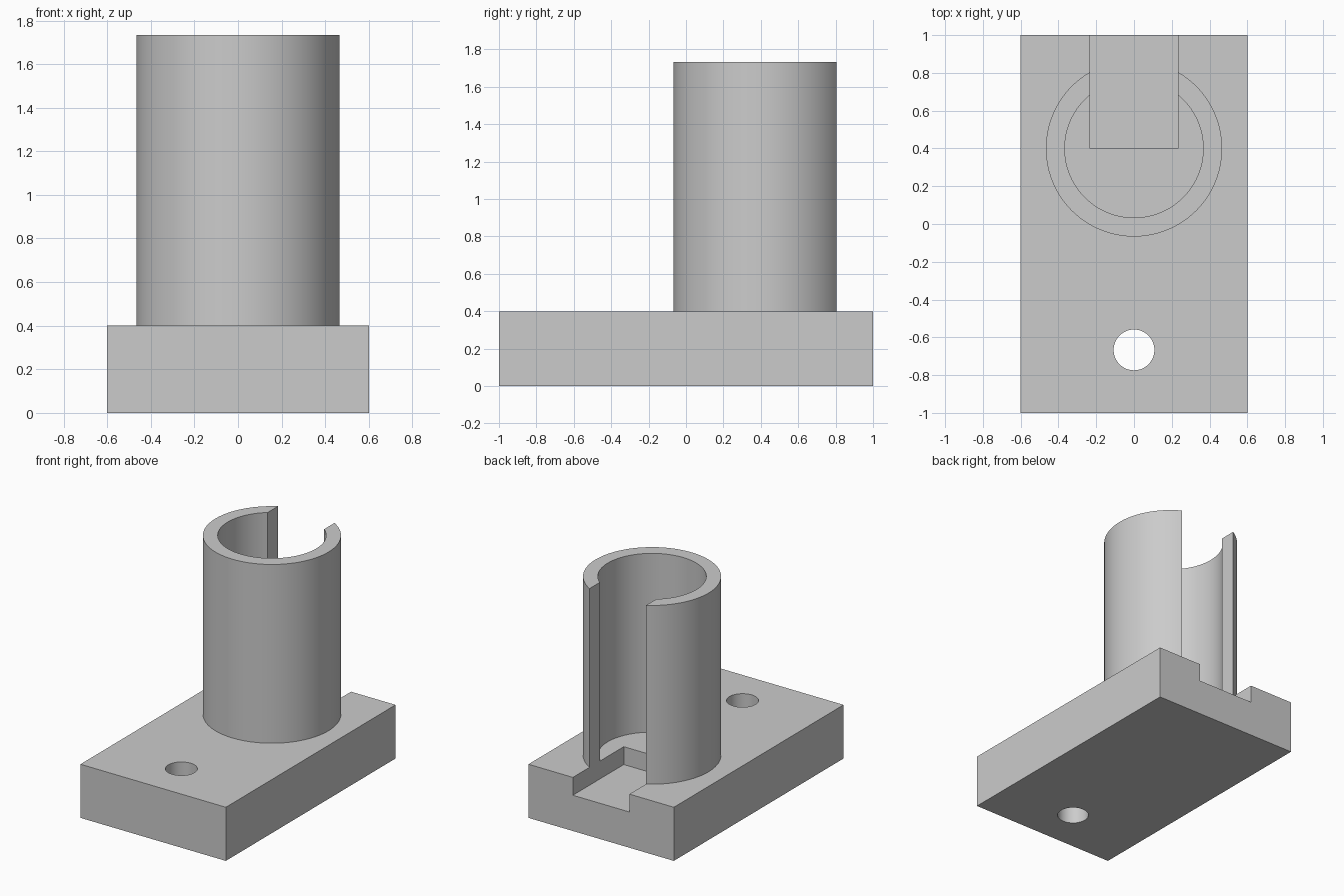
import bpy, bmesh, math

UNIT = 1 / 15                       # drawing unit of the part
BASE_W, BASE_L, BASE_H = 18 * UNIT, 30 * UNIT, 6 * UNIT
TUBE_Y, TUBE_TOP = 6 * UNIT, 26 * UNIT
OUTER_R, INNER_R = 7 * UNIT, 5.5 * UNIT
SLOT_W, SLOT_DEPTH = 7 * UNIT, 2 * UNIT
HOLE_Y, HOLE_R = -10 * UNIT, 1.62 * UNIT

default = bpy.data.objects.get("Cube")
if default:
    bpy.data.objects.remove(default, do_unlink=True)

grey = bpy.data.materials.new("plain grey")
grey.use_nodes = True
colour = (0.6, 0.6, 0.6, 1)
grey.diffuse_color = colour
grey.node_tree.nodes["Principled BSDF"].inputs["Base Color"].default_value = colour


def prism(name, outline, z0, z1):
    """Extrude a flat outline straight up from z0 to z1."""
    bm = bmesh.new()
    face = bm.faces.new([bm.verts.new((x, y, z0)) for x, y in outline])
    result = bmesh.ops.extrude_face_region(bm, geom=[face])
    top = [v for v in result["geom"] if isinstance(v, bmesh.types.BMVert)]
    bmesh.ops.translate(bm, verts=top, vec=(0, 0, z1 - z0))
    bmesh.ops.recalc_face_normals(bm, faces=bm.faces)
    mesh = bpy.data.meshes.new(name)
    bm.to_mesh(mesh)
    bm.free()
    mesh.materials.append(grey)
    obj = bpy.data.objects.new(name, mesh)
    bpy.context.collection.objects.link(obj)
    return obj


def rectangle(x0, x1, y0, y1):
    return [(x0, y0), (x1, y0), (x1, y1), (x0, y1)]


def arc(radius, cy, start, end, steps):
    angles = [start + (end - start) * i / steps for i in range(steps + 1)]
    return [(radius * math.cos(a), cy + radius * math.sin(a)) for a in angles]


def cut(target, cutter):
    mod = target.modifiers.new(cutter.name, "BOOLEAN")
    mod.operation = "DIFFERENCE"
    mod.solver = "EXACT"
    mod.object = cutter
    bpy.context.view_layer.objects.active = target
    bpy.ops.object.modifier_apply(modifier=mod.name)
    bpy.data.objects.remove(cutter, do_unlink=True)


# Base plate with a round through hole and a shallow open channel at the back
base = prism("base_plate", rectangle(-BASE_W / 2, BASE_W / 2, -BASE_L / 2, BASE_L / 2), 0, BASE_H)
cut(base, prism("hole_cutter", arc(HOLE_R, HOLE_Y, 0, math.tau, 48)[:-1], -0.1, BASE_H + 0.1))
cut(base, prism("channel_cutter", rectangle(-SLOT_W / 2, SLOT_W / 2, TUBE_Y, BASE_L / 2 + 0.1),
                BASE_H - SLOT_DEPTH, BASE_H + 0.1))

# Upright tube, open along its back by a slot with parallel sides
outer_a = math.acos(SLOT_W / 2 / OUTER_R)
inner_a = math.acos(SLOT_W / 2 / INNER_R)
outline = arc(OUTER_R, TUBE_Y, math.pi - outer_a, math.tau + outer_a, 72)
outline += reversed(arc(INNER_R, TUBE_Y, math.pi - inner_a, math.tau + inner_a, 72))
tube = prism("slotted_tube", outline, BASE_H, TUBE_TOP)

# Smooth round walls, crisp edges
bpy.ops.object.select_all(action="DESELECT")
for obj in (base, tube):
    obj.select_set(True)
bpy.context.view_layer.objects.active = tube
bpy.ops.object.shade_smooth_by_angle(angle=math.radians(30))
